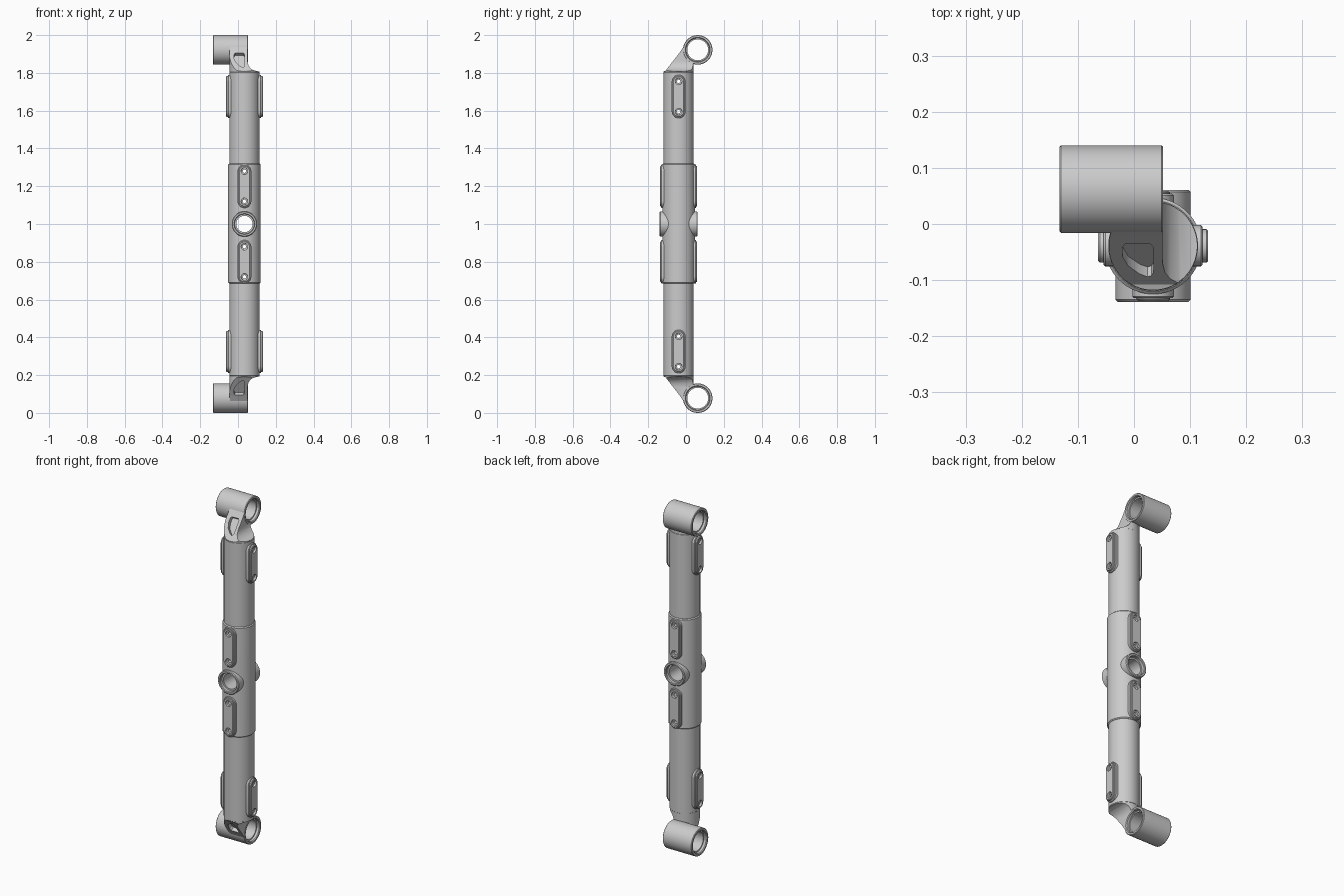
import bpy, bmesh
from math import sin, cos, pi, tau
from mathutils import Vector, Matrix

if "Cube" in bpy.data.objects:
    bpy.data.objects.remove(bpy.data.objects["Cube"])

CX, CY = 0.034, -0.039      # axis of the main tube
SEG = 64


def loft(name, loops, ring=False):
    """Skin a list of point loops; capped, or closed on itself if ring."""
    bm = bmesh.new()
    rows = [[bm.verts.new(p) for p in loop] for loop in loops]
    n = len(rows[0])
    pairs = list(zip(rows, rows[1:])) + ([(rows[-1], rows[0])] if ring else [])
    for a, b in pairs:
        for i in range(n):
            j = (i + 1) % n
            bm.faces.new((a[i], a[j], b[j], b[i]))
    if not ring:
        bm.faces.new(rows[0])
        bm.faces.new(rows[-1])
    bmesh.ops.recalc_face_normals(bm, faces=bm.faces)
    me = bpy.data.meshes.new(name)
    bm.to_mesh(me)
    bm.free()
    ob = bpy.data.objects.new(name, me)
    bpy.context.collection.objects.link(ob)
    return ob


def lathe(name, profile, axis, centre, ring=False, seg=SEG):
    """Turn (radius, position along axis) points around x, y or z."""
    loops = []
    for r, p in profile:
        loop = []
        for k in range(seg):
            a, b = r * cos(tau * k / seg), r * sin(tau * k / seg)
            v = {'x': (p, a, b), 'y': (a, p, b), 'z': (a, b, p)}[axis]
            loop.append(Vector(v) + Vector(centre))
        loops.append(loop)
    return loft(name, loops, ring)


def boolean(ob, cutter, op='DIFFERENCE'):
    m = ob.modifiers.new("cut", 'BOOLEAN')
    m.operation, m.object, m.solver = op, cutter, 'EXACT'
    bpy.context.view_layer.objects.active = ob
    bpy.ops.object.modifier_apply(modifier=m.name)
    bpy.data.objects.remove(cutter)


def stadium(hw, hl, n=12):
    """Rounded slot outline: half width, half length."""
    top = [(hw * cos(pi * k / n), hl - hw + hw * sin(pi * k / n)) for k in range(n + 1)]
    return top + [(-x, -y) for x, y in top]


def pad(name, angle, z, base):
    """Raised mounting pad with two counterbored bolt holes."""
    rot = Matrix.Translation((CX, CY, z)) @ Matrix.Rotation(angle, 4, 'Z')
    secs = [(.037, .115, .05), (.037, .115, base), (.034, .112, base + .003),
            (.030, .108, base + .003), (.030, .108, .095), (.027, .105, .098)]
    ob = loft(name, [[rot @ Vector((x, -w, y)) for x, y in stadium(hw, hl)]
                     for hw, hl, w in secs])
    axis = 'y' if abs(sin(angle)) < .5 else 'x'
    out = rot.to_3x3() @ Vector((0, -1, 0))
    sgn = out.y if axis == 'y' else out.x
    for dz in (-.08, .08):
        cut = lathe("bolt_cutter", [(.009, 0), (.009, sgn * .085), (.017, sgn * .087),
                                    (.019, sgn * .12)], axis, (CX, CY, z + dz), seg=24)
        boolean(ob, cut)


def through_holes(ob, axis, z):
    for dz in (-.08, .08):
        boolean(ob, lathe("hole_cutter", [(.009, -.2), (.009, .2)], axis,
                          (CX, CY, z + dz), seg=24))


# Centre sleeve with cross bore
sleeve = lathe("centre_sleeve", [(.081, .685), (.086, .69), (.086, 1.315), (.081, 1.32)],
               'z', (CX, CY, 0))
boolean(sleeve, lathe("bore_cutter", [(.058, -.2), (.058, .2)], 'y', (CX, CY, 1)))

# Pivot bushing through the sleeve
lathe("pivot_bushing", [(.043, -.08), (.052, -.08), (.052, -.096), (.055, -.1), (.063, -.1),
                        (.067, -.096), (.067, .096), (.063, .1), (.055, .1), (.052, .096),
                        (.052, .08), (.043, .08)], 'y', (CX, CY, 1), ring=True)

for s, word in ((1, "upper"), (-1, "lower")):
    def fz(z):
        return 1 + s * (z - 1)

    # Main tube half
    tube = lathe(word + "_tube", [(.08, fz(1.3)), (.08, fz(1.803)), (.075, fz(1.808))],
                 'z', (CX, CY, 0))
    through_holes(tube, 'x', fz(1.675))
    through_holes(sleeve, 'y', fz(1.2))

    # Pads: front and back on the sleeve, left and right on the tube
    pad(word + "_front_pad", 0, fz(1.2), .090)
    pad(word + "_back_pad", pi, fz(1.2), .090)
    pad(word + "_right_pad", pi / 2, fz(1.675), .085)
    pad(word + "_left_pad", -pi / 2, fz(1.675), .085)

    # Cross eye at the end of the tube
    eye = (0, .062, fz(1.922))
    lathe(word + "_end_eye", [(.055, -.115), (.062, -.115), (.062, -.129), (.066, -.133),
                              (.075, -.133), (.078, -.130), (.078, .049), (.075, .052),
                              (.066, .052), (.062, .048), (.062, .034), (.055, .034)],
          'x', eye, ring=True)

    # Neck: tube section trimmed by a front profile and a side profile
    neck = lathe(word + "_neck", [(.079, fz(1.78)), (.079, fz(1.97))], 'z', (CX, CY, 0))
    front = [(-.06, 1.77), (.12, 1.77), (.12, 1.807), (.1, 1.809), (.08, 1.815), (.065, 1.825),
             (.055, 1.84), (.051, 1.86), (.051, 1.98), (-.06, 1.98)]
    boolean(neck, loft("front_trim", [[(x, y, fz(z)) for x, z in front] for y in (-.2, .2)]),
            'INTERSECT')
    side = [(-.13, 1.77), (-.13, 1.803), (-.108, 1.812), (-.034, 1.907), (-.009, 1.945),
            (.04, 1.95), (.06, 1.9), (.06, 1.77)]
    boolean(neck, loft("side_trim", [[(x, y, fz(z)) for y, z in side] for x in (-.2, .2)]),
            'INTERSECT')
    boolean(neck, lathe("eye_cutter", [(.068, -.2), (.068, .2)], 'x', eye))

    # Pocket sunk square to the sloped face
    pocket = [(-.016, -.036), (.028, -.035), (.034, -.041), (.035, -.086), (.031, -.092),
              (.024, -.094), (.010, -.089), (-.010, -.075), (-.020, -.059), (-.021, -.042)]
    loops = [[(x, y - .789 * d, fz(1.812 + (y + .108) * 1.284 + .614 * d)) for x, y in pocket]
             for d in (.03, -.022)]
    boolean(neck, loft("pocket_cutter", loops))

# Smooth shading with sharp edges kept
bpy.ops.object.select_all(action='DESELECT')
for ob in bpy.context.scene.objects:
    ob.select_set(True)
    bpy.context.view_layer.objects.active = ob
bpy.ops.object.shade_smooth_by_angle(angle=.5)
